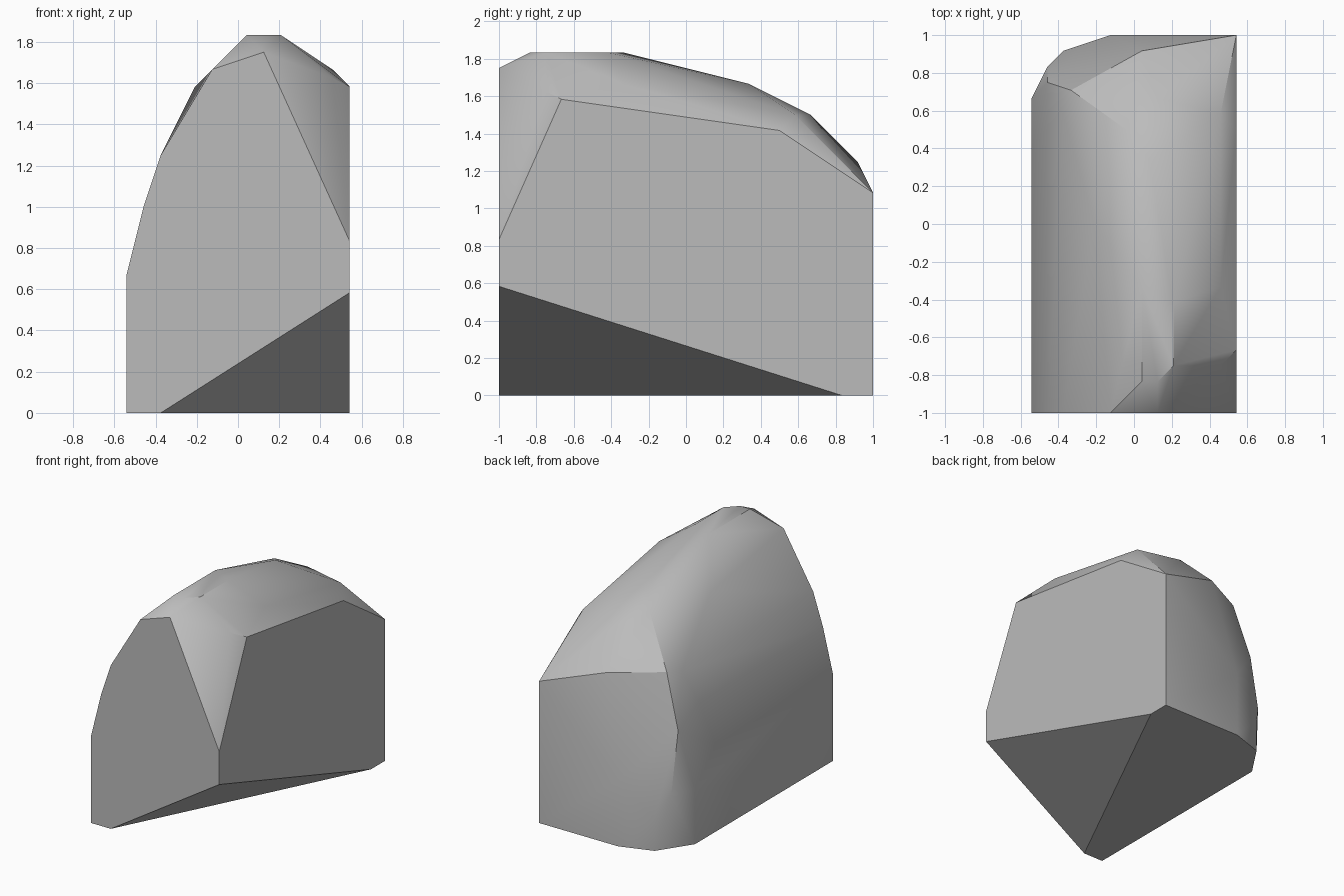
import bpy
import bmesh
import math
from mathutils import Vector

default_cube = bpy.data.objects.get("Cube")
if default_cube:
    bpy.data.objects.remove(default_cube, do_unlink=True)

# The boulder is laid out on a grid of twelve steps per unit
STEP = 1 / 12
ORIGIN = Vector((6.5, 12, 0))


def make_material(name, grey):
    material = bpy.data.materials.new(name)
    material.use_nodes = True
    colour = (grey, grey, grey, 1)
    material.diffuse_color = colour
    shader = material.node_tree.nodes["Principled BSDF"]
    shader.inputs["Base Color"].default_value = colour
    shader.inputs["Roughness"].default_value = 0.9
    return material


def on_plane(axis, level, outline):
    """Lift a flat outline onto the plane where the axis equals the level."""
    corners = []
    for pair in outline:
        corner = list(pair)
        corner.insert(axis, level)
        corners.append(corner)
    return corners


# Flat cut at the front (across, up)
front_cut = on_plane(1, 0, [
    (0, 0), (2, 0), (13, 7), (13, 10), (8, 21),
    (5, 20), (2, 15), (1, 12), (0, 8)])

# Flat cut on the steep side (along, up)
side_cut = on_plane(0, 13, [(4, 19), (18, 17), (24, 13), (24, 0), (22, 0)])

# Back edge of the resting face (across, along)
base_edge = on_plane(2, 0, [(5, 24), (2, 23), (0, 20)])

# Small flat crest (across, along)
crest = on_plane(2, 22, [(7, 2), (8, 2), (9, 3), (9, 7), (7, 8)])

# Worn shoulder between the crest and the steep side
steep_shoulder = [(12, 3, 19.5), (12, 8, 20), (12, 19, 18)]

# Ridge falling from the crest to the back
back_ridge = [(7.5, 16, 20), (8, 20, 18), (6, 18, 19), (7, 23, 15), (5, 24, 6)]

# Rounded flank and back corner
round_flank = [
    (4, 12, 19), (2, 19, 15), (2.5, 20.5, 15.3), (1, 18, 12),
    (1, 21, 10.5), (1, 22, 5), (2, 23, 3), (0, 20, 5), (0, 17, 8)]

corners = (front_cut + side_cut + base_edge + crest
           + steep_shoulder + back_ridge + round_flank)

# Wrap the corners in one solid and merge the coplanar faces
bm = bmesh.new()
for corner in corners:
    bm.verts.new((Vector(corner) - ORIGIN) * STEP)
hull = bmesh.ops.convex_hull(bm, input=bm.verts[:])
loose = [v for v in bm.verts if not v.link_faces]
bmesh.ops.delete(bm, geom=loose, context="VERTS")
bmesh.ops.dissolve_limit(bm, angle_limit=math.radians(0.5),
                         verts=bm.verts[:], edges=bm.edges[:])
bmesh.ops.recalc_face_normals(bm, faces=bm.faces[:])

mesh = bpy.data.meshes.new("boulder")
bm.to_mesh(mesh)
bm.free()
mesh.materials.append(make_material("stone grey", 0.5))

boulder = bpy.data.objects.new("boulder", mesh)
bpy.context.collection.objects.link(boulder)

# Soft shading on the worn parts, crisp borders on the cuts
bpy.ops.object.select_all(action="DESELECT")
boulder.select_set(True)
bpy.context.view_layer.objects.active = boulder
bpy.ops.object.shade_smooth_by_angle(angle=math.radians(30))
